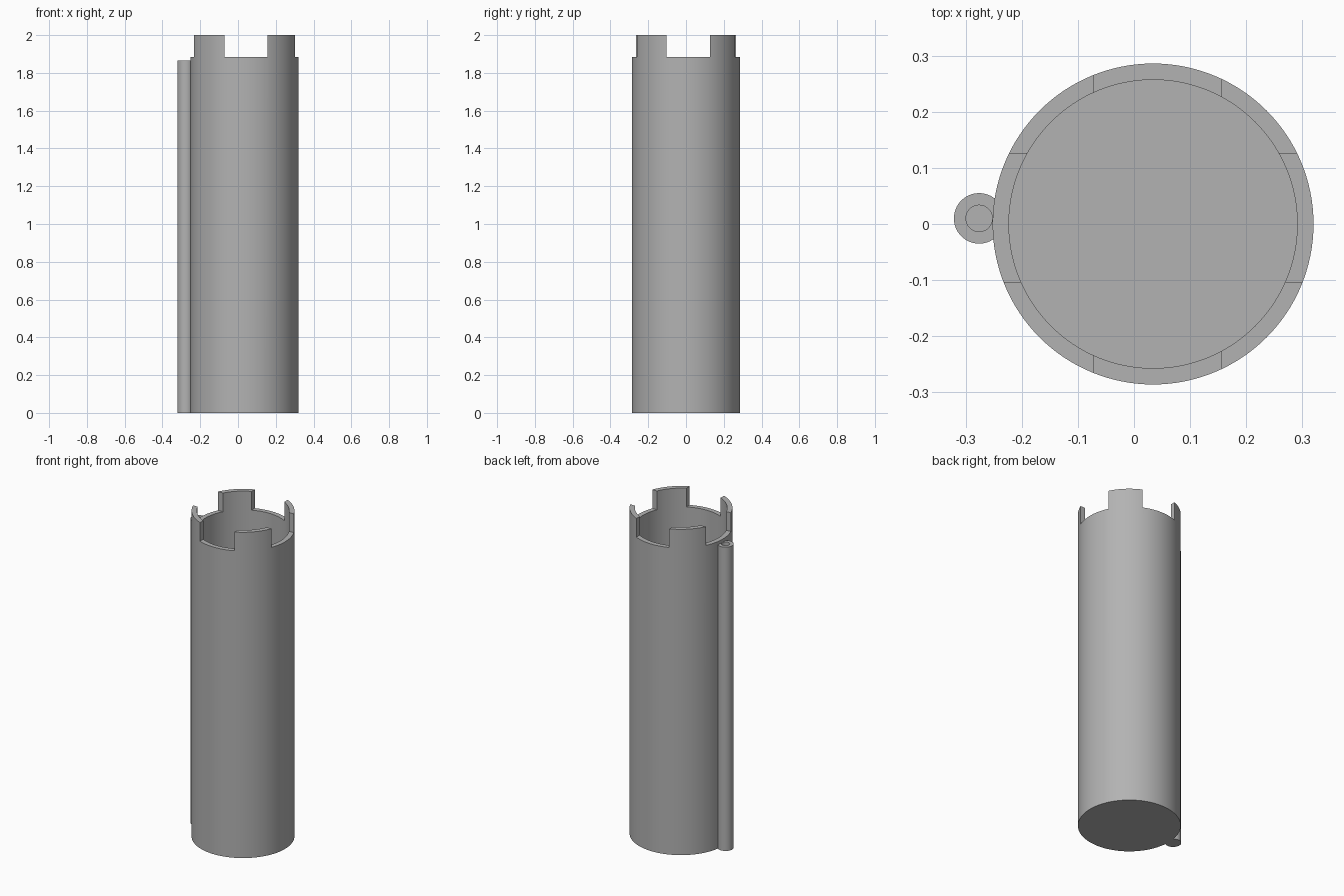
import bpy, bmesh, math
from mathutils import Matrix, Vector

if "Cube" in bpy.data.objects:
    bpy.data.objects.remove(bpy.data.objects["Cube"])

grey = bpy.data.materials.new("plain_grey")
grey.diffuse_color = (0.45, 0.45, 0.45, 1)
grey.use_nodes = True
grey.node_tree.nodes["Principled BSDF"].inputs["Base Color"].default_value = grey.diffuse_color


def lathe_cup(name, x, y, r_out, r_in, height, floor, segs):
    """Closed-bottom tube turned from a wall profile."""
    bm = bmesh.new()
    rings = []
    for r, z in ((r_out, 0), (r_out, height), (r_in, height), (r_in, floor)):
        rings.append([bm.verts.new((x + r * math.cos(2 * math.pi * i / segs),
                                    y + r * math.sin(2 * math.pi * i / segs), z))
                      for i in range(segs)])
    for a, b in zip(rings, rings[1:]):
        for i in range(segs):
            j = (i + 1) % segs
            bm.faces.new((a[i], a[j], b[j], b[i]))
    bm.faces.new(rings[0][::-1])
    bm.faces.new(rings[-1])
    bmesh.ops.recalc_face_normals(bm, faces=bm.faces[:])
    return finish(name, bm)


def finish(name, bm):
    mesh = bpy.data.meshes.new(name)
    bm.to_mesh(mesh)
    bm.free()
    mesh.materials.append(grey)
    obj = bpy.data.objects.new(name, mesh)
    bpy.context.collection.objects.link(obj)
    return obj


def cut_box(target, lo, hi):
    """Subtract an axis-aligned box from the target."""
    lo, hi = Vector(lo), Vector(hi)
    bm = bmesh.new()
    bmesh.ops.create_cube(bm, size=1, matrix=Matrix.Translation((lo + hi) / 2)
                          @ Matrix.Diagonal((*(hi - lo), 1)))
    cutter = finish("notch_cutter", bm)
    cutter.hide_render = True
    mod = target.modifiers.new("notch", 'BOOLEAN')
    mod.operation, mod.solver, mod.object = 'DIFFERENCE', 'EXACT', cutter
    bpy.context.view_layer.objects.active = target
    bpy.ops.object.modifier_apply(modifier=mod.name)
    bpy.data.objects.remove(cutter)


# Main cylinder with four prongs left between two crossing notches
body = lathe_cup("body", 0.034, 0, 0.286, 0.257, 2.0, 0.03, 128)
cut_box(body, (-0.072, -0.5, 1.885), (0.156, 0.5, 2.1))
cut_box(body, (-0.5, -0.103, 1.885), (0.5, 0.126, 2.1))

# Slim side tube running along the wall
tube = lathe_cup("side_tube", -0.276, 0.01, 0.045, 0.0235, 1.865, 0.03, 64)

for obj in (body, tube):
    bpy.ops.object.select_all(action='DESELECT')
    obj.select_set(True)
    bpy.context.view_layer.objects.active = obj
    bpy.ops.object.shade_smooth_by_angle(angle=math.radians(30))
